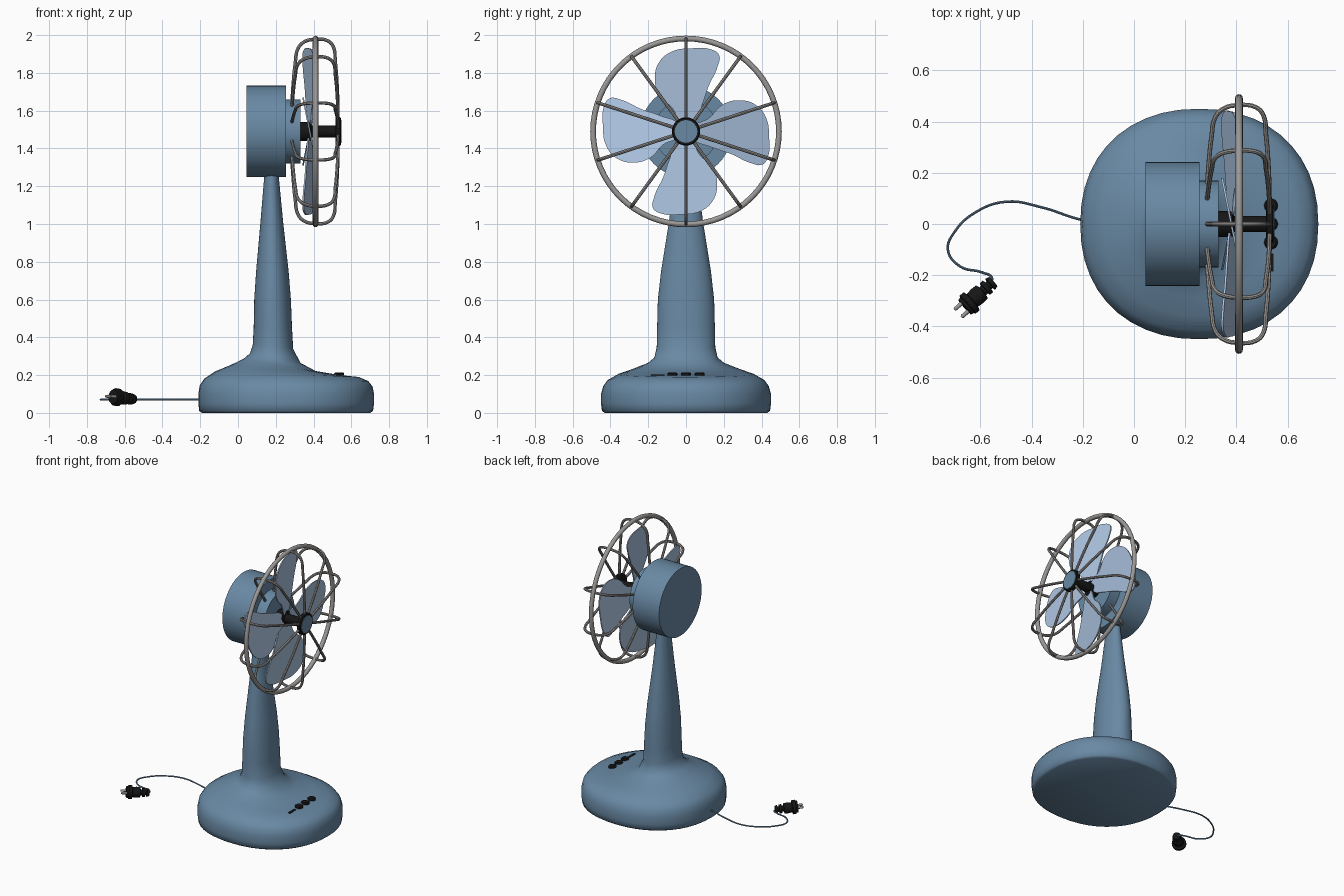
import bpy, bmesh, math
from mathutils import Vector

if "Cube" in bpy.data.objects:
    bpy.data.objects.remove(bpy.data.objects["Cube"])


def material(name, rgb):
    m = bpy.data.materials.new(name)
    m.diffuse_color = (*rgb, 1)
    m.use_nodes = True
    m.node_tree.nodes["Principled BSDF"].inputs["Base Color"].default_value = m.diffuse_color
    return m


BLUE = material("blue_paint", (0.14, 0.25, 0.37))
PALE = material("pale_blue", (0.42, 0.56, 0.76))
BLACK = material("black_plastic", (0.008, 0.008, 0.008))
STEEL = material("steel", (0.33, 0.32, 0.31))


def finish(ob, mat, angle=40):
    ob.data.materials.clear()
    ob.data.materials.append(mat)
    bpy.ops.object.select_all(action='DESELECT')
    ob.select_set(True)
    bpy.context.view_layer.objects.active = ob
    bpy.ops.object.shade_smooth_by_angle(angle=math.radians(angle))
    return ob


def loft(name, rings, mat, angle=40):
    """Skin a list of equal-length point rings and cap both ends."""
    bm = bmesh.new()
    loops = [[bm.verts.new(p) for p in r] for r in rings]
    n = len(loops[0])
    for a, b in zip(loops, loops[1:]):
        for i in range(n):
            j = (i + 1) % n
            bm.faces.new((a[i], a[j], b[j], b[i]))
    bm.faces.new(loops[0][::-1])
    bm.faces.new(loops[-1])
    bmesh.ops.recalc_face_normals(bm, faces=bm.faces)
    me = bpy.data.meshes.new(name)
    bm.to_mesh(me)
    bm.free()
    ob = bpy.data.objects.new(name, me)
    bpy.context.collection.objects.link(ob)
    return finish(ob, mat, angle)


def turned(name, origin, axis, profile, mat, n=32):
    """Revolve (distance, radius) pairs around an axis."""
    axis = Vector(axis).normalized()
    q = axis.to_track_quat('Z', 'Y')
    rings = [[Vector(origin) + q @ Vector((r * math.cos(2 * math.pi * i / n),
                                           r * math.sin(2 * math.pi * i / n), d))
              for i in range(n)] for d, r in profile]
    return loft(name, rings, mat)


def bezier(name, points, cyclic=False, res=6):
    cu = bpy.data.curves.new(name, 'CURVE')
    cu.dimensions = '3D'
    cu.resolution_u = res
    sp = cu.splines.new('BEZIER')
    sp.bezier_points.add(len(points) - 1)
    for bp, p in zip(sp.bezier_points, points):
        bp.co = p
        bp.handle_left_type = bp.handle_right_type = 'AUTO'
    sp.use_cyclic_u = cyclic
    ob = bpy.data.objects.new(name, cu)
    bpy.context.collection.objects.link(ob)
    return ob


def to_mesh(ob, mat):
    bpy.ops.object.select_all(action='DESELECT')
    ob.select_set(True)
    bpy.context.view_layer.objects.active = ob
    bpy.ops.object.convert(target='MESH')
    return finish(bpy.context.view_layer.objects.active, mat)


def tube(name, points, radius, mat, res=6):
    ob = bezier(name, points, res=res)
    ob.data.bevel_depth = radius
    ob.data.bevel_resolution = 2
    ob.data.use_fill_caps = True
    return to_mesh(ob, mat)


# Base flowing into neck: x and z at the left, x and z at the right, half depth, squareness
sections = [
    (-0.19, 0, 0.70, 0, 0.43, 2.2), (-0.205, 0.01, 0.715, 0.01, 0.445, 2.2),
    (-0.21, 0.05, 0.72, 0.05, 0.45, 2.2), (-0.21, 0.10, 0.72, 0.10, 0.45, 2.2),
    (-0.203, 0.145, 0.712, 0.14, 0.438, 2.2), (-0.18, 0.18, 0.69, 0.168, 0.415, 2.2),
    (-0.12, 0.22, 0.64, 0.19, 0.36, 2.1), (-0.04, 0.253, 0.54, 0.20, 0.29, 2.1),
    (0.03, 0.287, 0.41, 0.222, 0.21, 2.1), (0.063, 0.315, 0.33, 0.265, 0.168, 2.1),
    (0.078, 0.36, 0.292, 0.34, 0.155, 2.1), (0.083, 0.45, 0.286, 0.45, 0.153, 2.1),
    (0.086, 0.60, 0.28, 0.60, 0.149, 2), (0.096, 0.75, 0.268, 0.75, 0.132, 2),
    (0.118, 1.0, 0.24, 1.0, 0.092, 2), (0.138, 1.24, 0.217, 1.24, 0.06, 2),
    (0.14, 1.32, 0.215, 1.32, 0.055, 2)]


def section_ring(x0, z0, x1, z1, yh, power, n=44):
    ring = []
    for i in range(n):
        a = 2 * math.pi * i / n
        c, s = math.cos(a), math.sin(a)
        u = math.copysign(abs(c) ** (2 / power), c)
        v = math.copysign(abs(s) ** (2 / power), s)
        t = (u + 1) / 2
        ring.append((x0 + (x1 - x0) * t, yh * v, z0 + (z1 - z0) * t))
    return ring


loft("base_and_neck", [section_ring(*s) for s in sections], BLUE, 50)

# Motor housing, shaft and front cap
HZ = 1.49
X = (1, 0, 0)
C = (0, 0, HZ)
turned("motor_housing", C, X, [(0.045, 0.242), (0.255, 0.242)], BLUE, 48)
turned("motor_front", C, X, [(0.25, 0.17), (0.33, 0.17)], BLUE, 40)
turned("shaft", C, X, [(0.32, 0.05), (0.385, 0.05), (0.39, 0.032), (0.53, 0.032)], BLACK)
turned("cap_ring", C, X, [(0.515, 0.066), (0.52, 0.075), (0.54, 0.075), (0.545, 0.07)], BLACK)
turned("cap_disc", C, X, [(0.54, 0.06), (0.548, 0.06)], BLUE)

# Fan blades: outline across and along the blade, pitched, four times around
outline = [(-0.02, 0.03), (-0.07, 0.12), (-0.14, 0.19), (-0.165, 0.28), (-0.14, 0.37),
           (-0.07, 0.425), (0.03, 0.44), (0.13, 0.435), (0.175, 0.405), (0.168, 0.345),
           (0.12, 0.24), (0.085, 0.14), (0.03, 0.03)]
for k in range(4):
    blade = bezier("fan_blade", [(u, v, 0) for u, v in outline], True)
    blade.data.dimensions = '2D'
    blade.data.fill_mode = 'BOTH'
    blade.data.extrude = 0.004
    blade = to_mesh(blade, PALE)
    a = k * math.pi / 2
    for vert in blade.data.vertices:
        u, v, w = vert.co
        vert.co = (0.38 - 0.2 * u + w, u * math.cos(a) - v * math.sin(a),
                   HZ + u * math.sin(a) + v * math.cos(a))

# Guard: outer ring and ten wire ribs
bpy.ops.mesh.primitive_torus_add(major_radius=0.492, minor_radius=0.015, major_segments=64,
                                 minor_segments=12, location=(0.41, 0, HZ),
                                 rotation=(0, math.pi / 2, 0))
ring = bpy.context.object
ring.name = "guard_ring"
finish(ring, STEEL)
rib = [(0.286, 0.165), (0.292, 0.25), (0.303, 0.36), (0.318, 0.44), (0.35, 0.474), (0.41, 0.488),
       (0.475, 0.48), (0.504, 0.45), (0.515, 0.37), (0.526, 0.22), (0.53, 0.06)]
for k in range(10):
    a = math.radians(18 + 36 * k)
    tube("guard_rib", [(x, r * math.cos(a), HZ + r * math.sin(a)) for x, r in rib],
         0.009, STEEL, 4)

# Control buttons and small indicator strip
for y in (-0.072, 0, 0.072):
    turned("button", (0.535, y, 0.18), (0, 0, 1),
           [(0, 0.027), (0.028, 0.027), (0.035, 0.02)], BLACK, 20)
bpy.ops.mesh.primitive_cube_add(size=1, location=(0.535, -0.15, 0.195))
strip = bpy.context.object
strip.name = "indicator_strip"
strip.scale = (0.018, 0.07, 0.014)
finish(strip, BLACK)

# Power cord
tube("power_cord", [(-0.17, 0.01, 0.07), (-0.22, 0.02, 0.07), (-0.36, 0.065, 0.07),
                    (-0.5, 0.087, 0.07), (-0.62, 0.045, 0.07), (-0.70, -0.03, 0.07),
                    (-0.727, -0.1, 0.07), (-0.68, -0.165, 0.07), (-0.59, -0.19, 0.07),
                    (-0.555, -0.21, 0.07), (-0.565, -0.24, 0.072)], 0.005, BLUE)

# Plug with ribbed strain relief and two prongs
start = Vector((-0.55, -0.225, 0.072))
d = Vector((-0.74, -0.67, 0.09)).normalized()
side = d.cross(Vector((0, 0, 1))).normalized()
profile = [(0, 0.024), (0.016, 0.029), (0.018, 0.018), (0.026, 0.018), (0.028, 0.03),
           (0.044, 0.03), (0.046, 0.02), (0.056, 0.02), (0.06, 0.034), (0.085, 0.036),
           (0.11, 0.033), (0.115, 0.047), (0.135, 0.047), (0.138, 0.04), (0.15, 0.038)]
turned("plug", start, d, profile, BLACK, 20)
for s in (-1, 1):
    turned("plug_prong", start + side * 0.02 * s, d,
           [(0.14, 0.008), (0.18, 0.008), (0.186, 0.005)], STEEL, 12)
